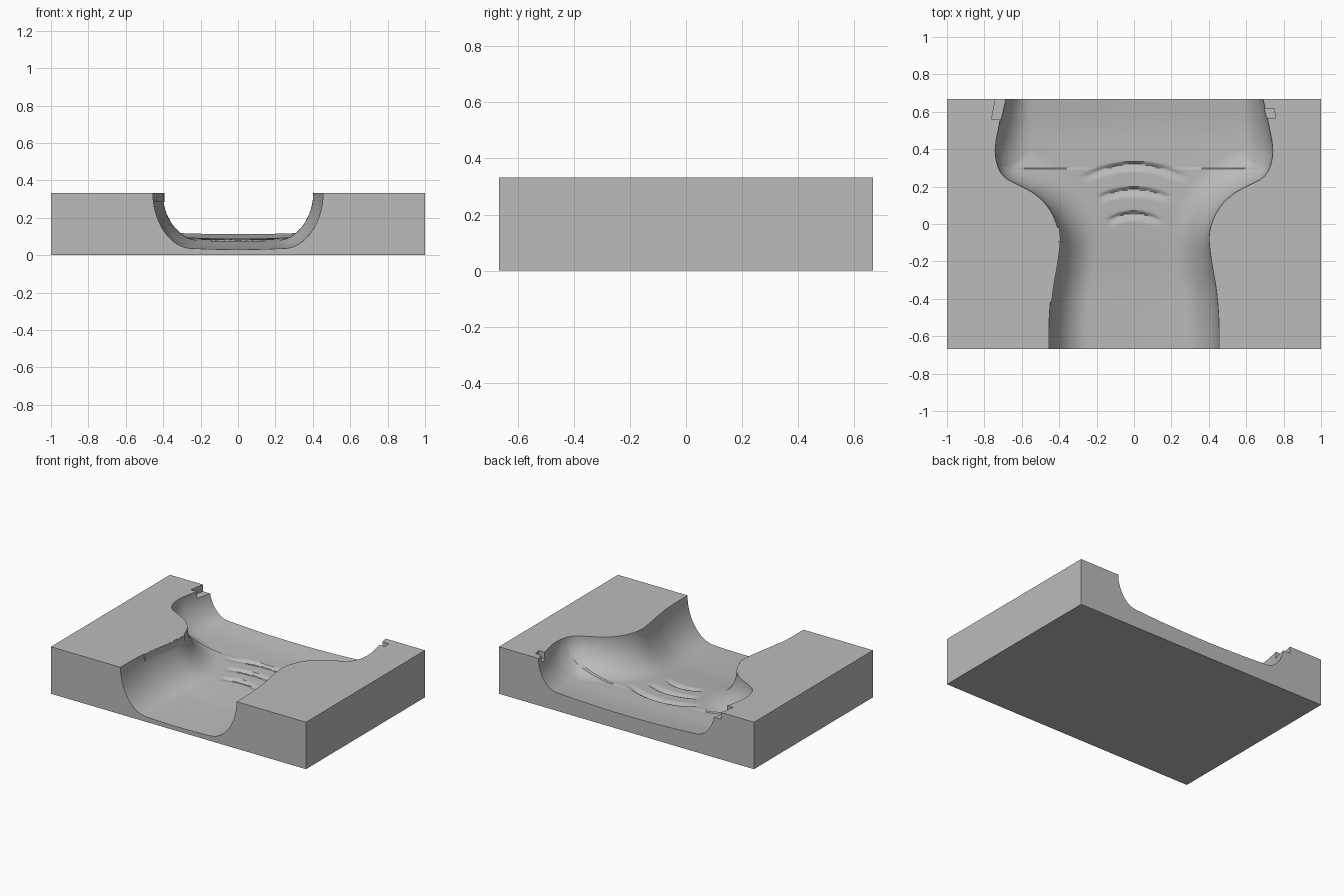
import bpy, bmesh, math

if "Cube" in bpy.data.objects:
    bpy.data.objects.remove(bpy.data.objects["Cube"])

W, D, H = 1.0, 0.667, 0.333
ROWS, COLS = 200, 96

grey = bpy.data.materials.new("plain_grey")
grey.use_nodes = True
grey.diffuse_color = (0.5, 0.5, 0.5, 1)
grey.node_tree.nodes["Principled BSDF"].inputs["Base Color"].default_value = (0.5, 0.5, 0.5, 1)

# (y, half width) of the channel outline and (y, height) of its floor
OUTLINE = [(-0.667, 0.455), (-0.5, 0.453), (-0.35, 0.44), (-0.2, 0.415), (-0.08, 0.402),
           (0.0, 0.415), (0.09, 0.46), (0.16, 0.53), (0.2, 0.6), (0.245, 0.685),
           (0.3, 0.725), (0.39, 0.742), (0.5, 0.727), (0.667, 0.69)]
FLOOR = [(-0.667, 0.03), (-0.3, 0.045), (0.0, 0.075), (0.3, 0.088), (0.5, 0.093), (0.667, 0.112)]
# Arched grooves: crown y, half length, curvature
GROOVES = [(0.335, 0.27, 0.95), (0.2, 0.19, 1.2), (0.072, 0.14, 2.0)]


def curve(points, y):
    """Smooth interpolation through a list of points."""
    def slope(i):
        a, b = points[max(i - 1, 0)], points[min(i + 1, len(points) - 1)]
        return (b[1] - a[1]) / (b[0] - a[0])
    i = 0
    while i < len(points) - 2 and y > points[i + 1][0]:
        i += 1
    (y0, v0), (y1, v1) = points[i], points[i + 1]
    h = y1 - y0
    t = min(max((y - y0) / h, 0), 1)
    s = t * t * (3 - 2 * t)
    return v0 + (v1 - v0) * s + h * t * (1 - t) * ((1 - t) * slope(i) - t * slope(i + 1))


ys = [-D + 2 * D * j / ROWS for j in range(ROWS + 1)]
half = [curve(OUTLINE, y) for y in ys]


def edge_distance(x, j):
    """Distance from a point of row j to the channel outline."""
    best = half[j] - x
    y = ys[j]
    for k in range(max(j - 36, 0), min(j + 36, ROWS)):
        ax, ay = half[k], ys[k]
        dx, dy = half[k + 1] - ax, ys[k + 1] - ay
        t = ((x - ax) * dx + (y - ay) * dy) / (dx * dx + dy * dy)
        t = min(max(t, 0), 1)
        best = min(best, math.hypot(ax + t * dx - x, ay + t * dy - y))
    return best


def groove_depth(x, y):
    depth = 0
    for crown, length, bend in GROOVES:
        s = crown - bend * x * x - y
        if abs(x) < length and 0 < s < 0.055:
            shape = s / 0.015 if s < 0.015 else (0.055 - s) / 0.04
            depth = max(depth, 0.018 * shape * (1 - (x / length) ** 2) ** 0.5)
    return depth


def surface(x, j):
    """Height of the channel: a flat bowed floor with rounded walls."""
    y = ys[j]
    base = curve(FLOOR, y) + 0.1 * x * x * (1 - 0.4 * (y > 0.3))
    radius = 0.2 - 0.06 * min(max((y - 0.35) / 0.3, 0), 1)
    t = min(max(1 - edge_distance(abs(x), j) / radius, 0), 1)
    return base + (H - base) * (1 - math.sqrt(1 - t * t)) - groove_depth(x, y)


# Block with the channel scooped out of its top
bm = bmesh.new()
rows = []
for j, y in enumerate(ys):
    row = [bm.verts.new((-W, y, H))]
    for i in range(COLS + 1):
        x = half[j] * math.sin(math.pi * (i / COLS - 0.5))
        z = H if i in (0, COLS) else surface(x, j)
        row.append(bm.verts.new((x, y, z)))
    row.append(bm.verts.new((W, y, H)))
    rows.append(row)
for a, b in zip(rows, rows[1:]):
    for i in range(len(a) - 1):
        bm.faces.new((a[i], a[i + 1], b[i + 1], b[i])).smooth = True
fl, fr, br, bl = [bm.verts.new((x, y, 0)) for x, y in ((-W, -D), (W, -D), (W, D), (-W, D))]
bm.faces.new([fl, fr] + rows[0][::-1])
bm.faces.new([br, bl] + rows[-1])
bm.faces.new([fr, br] + [r[-1] for r in reversed(rows)])
bm.faces.new([bl, fl] + [r[0] for r in rows])
bm.faces.new([bl, br, fr, fl])
bmesh.ops.recalc_face_normals(bm, faces=bm.faces[:])


def make_object(name, bm):
    mesh = bpy.data.meshes.new(name)
    bm.to_mesh(mesh)
    bm.free()
    mesh.materials.append(grey)
    ob = bpy.data.objects.new(name, mesh)
    bpy.context.collection.objects.link(ob)
    return ob


def prism(name, corners, z0, z1):
    """Upright prism over a plan outline."""
    bm = bmesh.new()
    low = [bm.verts.new((x, y, z0)) for x, y in corners]
    high = [bm.verts.new((x, y, z1)) for x, y in corners]
    n = len(corners)
    bm.faces.new(low[::-1])
    bm.faces.new(high)
    for i in range(n):
        bm.faces.new((low[i], low[(i + 1) % n], high[(i + 1) % n], high[i]))
    bmesh.ops.recalc_face_normals(bm, faces=bm.faces[:])
    return make_object(name, bm)


block = make_object("scooped_block", bm)

# Small latch notches beside the wide end of the channel
notches = [
    prism("right_notch", [(-0.762, 0.56), (-0.7, 0.56), (-0.67, 0.7), (-0.735, 0.7)], 0.285, 0.4),
    prism("left_notch", [(0.68, 0.57), (0.757, 0.565), (0.75, 0.615), (0.68, 0.62)], 0.285, 0.4),
]
bpy.context.view_layer.objects.active = block
for cutter in notches:
    cutter.hide_render = True
    mod = block.modifiers.new("notch", "BOOLEAN")
    mod.operation = "DIFFERENCE"
    mod.solver = "EXACT"
    mod.object = cutter
    bpy.ops.object.modifier_apply(modifier=mod.name)
    bpy.data.objects.remove(cutter)

# Thin lip under the top edge of the narrow channel wall
span = [y for y in ys if -0.42 < y < -0.02]
inner = [(0.008 - curve(OUTLINE, y), y) for y in span]
outer = [(-0.02 - curve(OUTLINE, y), y) for y in span]
prism("wall_lip", inner + outer[::-1], 0.285, H - 0.0005)

bpy.ops.object.select_all(action="DESELECT")
block.select_set(True)
bpy.ops.object.shade_smooth_by_angle(angle=math.radians(35))
